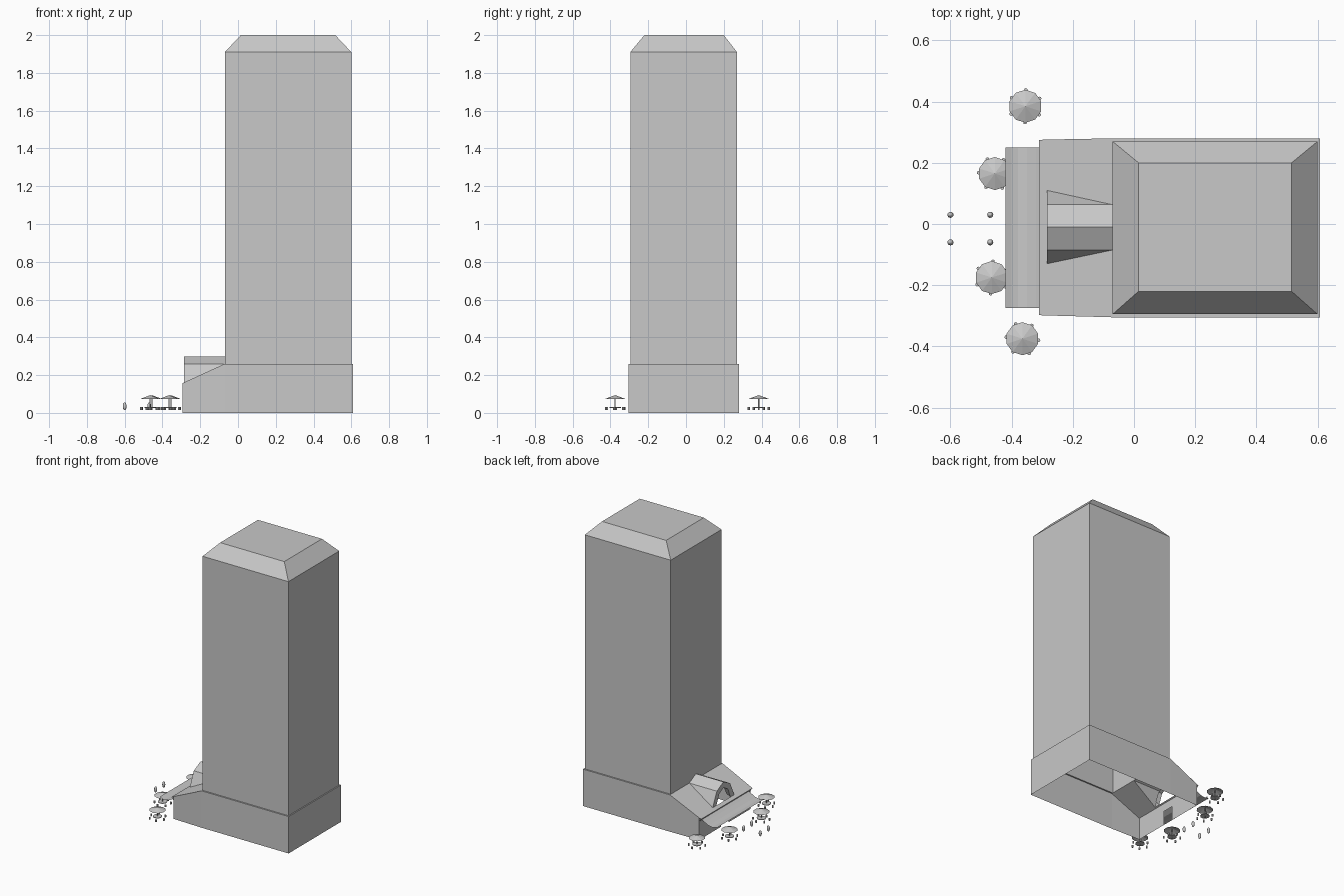
import bpy, bmesh, math
from mathutils import Matrix, Vector

cube = bpy.data.objects.get("Cube")
if cube:
    bpy.data.objects.remove(cube, do_unlink=True)

grey = bpy.data.materials.new("plain_grey")
grey.use_nodes = True
grey.diffuse_color = (0.58, 0.58, 0.58, 1)
grey.node_tree.nodes["Principled BSDF"].inputs["Base Color"].default_value = grey.diffuse_color


def finish(name, bm, smooth=False):
    """Turn a bmesh into a grey object."""
    bmesh.ops.remove_doubles(bm, verts=bm.verts, dist=0.0001)
    bmesh.ops.recalc_face_normals(bm, faces=bm.faces)
    mesh = bpy.data.meshes.new(name)
    bm.to_mesh(mesh)
    bm.free()
    mesh.materials.append(grey)
    for p in mesh.polygons:
        p.use_smooth = smooth
    obj = bpy.data.objects.new(name, mesh)
    bpy.context.collection.objects.link(obj)
    return obj


def panels(name, polygons):
    bm = bmesh.new()
    for poly in polygons:
        bm.faces.new([bm.verts.new(p) for p in poly])
    return finish(name, bm)


def strip(a, b):
    """Quads between two matching rows of points."""
    return [(a[i], a[i + 1], b[i + 1], b[i]) for i in range(len(a) - 1)]


def rect(x0, x1, y0, y1, z):
    return [(x0, y0, z), (x1, y0, z), (x1, y1, z), (x0, y1, z), (x0, y0, z)]


def cone(bm, x, y, z0, z1, r0, r1, sides, caps=True):
    bmesh.ops.create_cone(bm, cap_ends=caps, segments=sides, radius1=r0, radius2=r1,
                          depth=z1 - z0, matrix=Matrix.Translation((x, y, (z0 + z1) / 2)))


# Tower shaft with a bevelled crown, open underneath
BACK = -0.07
PODIUM = 0.26
bottom = rect(BACK, 0.6, -0.295, 0.27, PODIUM)
eave = rect(BACK, 0.6, -0.295, 0.27, 1.91)
crown = rect(0.015, 0.515, -0.22, 0.2, 2.0)
panels("tower", strip(bottom, eave) + strip(eave, crown) + [crown[:4]])

# Podium: three walls and the narrow ledge around the tower
ground = rect(BACK, 0.608, -0.305, 0.28, 0)[:4]
ledge = rect(BACK, 0.608, -0.305, 0.28, PODIUM)[:4]
panels("podium", strip(ground, ledge) + strip(ledge, bottom[:4]))

# Entrance wing: side walls and a front wall with a doorway
EAVE_X, EAVE_Z = -0.31, 0.15
WALL = -0.295


def roof_z(x):
    return EAVE_Z + (x - EAVE_X) / (BACK - EAVE_X) * (PODIUM - EAVE_Z)


walls = []
for y_wall, y_end in ((-0.298, -0.305), (0.275, 0.28)):
    walls.append([(WALL, y_wall, 0), (BACK, y_end, 0),
                  (BACK, y_end, PODIUM), (WALL, y_wall, roof_z(WALL))])
for y0, y1, z0 in ((-0.298, -0.05, 0), (-0.05, 0.03, 0.1), (0.03, 0.275, 0)):
    top = roof_z(WALL)
    walls.append([(WALL, y0, z0), (WALL, y1, z0), (WALL, y1, top), (WALL, y0, top)])
panels("entrance_walls", walls)

# Sloping wing roof, opened under the dormer
FRONT = -0.285
fz = roof_z(FRONT)
roof = [[(EAVE_X, -0.298, EAVE_Z), (EAVE_X, 0.275, EAVE_Z), (FRONT, 0.276, fz), (FRONT, -0.299, fz)],
        [(FRONT, -0.299, fz), (FRONT, -0.13, fz), (BACK, -0.085, PODIUM), (BACK, -0.305, PODIUM)],
        [(FRONT, 0.11, fz), (FRONT, 0.276, fz), (BACK, 0.28, PODIUM), (BACK, 0.063, PODIUM)],
        [(EAVE_X, -0.298, EAVE_Z), (EAVE_X, 0.275, EAVE_Z), (WALL, 0.275, 0.13), (WALL, -0.298, 0.13)]]
panels("wing_roof", roof)

# Gambrel dormer with an open front frame
outer = [(-0.13, fz), (-0.085, PODIUM), (-0.01, 0.298), (0.063, PODIUM), (0.11, fz)]
front = [(FRONT, y, z) for y, z in outer]
rear = [(BACK, min(max(y, -0.085), 0.063), max(z, PODIUM)) for y, z in outer]
inner = [(FRONT, -0.01 + (y + 0.01) * 0.65, fz + (z - fz) * 0.7) for y, z in outer]
recess = [(x + 0.03, y, max(z, roof_z(x + 0.03))) for x, y, z in inner]
panels("dormer_roof", strip(front, rear))
panels("dormer_frame", strip(front, inner) + strip(inner, recess))

# Sagging awning
sag = [(-0.42, 0.112), (-0.4, 0.105), (-0.38, 0.102), (-0.35, 0.107), (-0.32, 0.122), (WALL, 0.137)]
panels("awning", strip([(x, -0.275, z) for x, z in sag], [(x, 0.25, z) for x, z in sag]))

# Parasol tables, each ringed by stools
FLOOR = 0.015
STOOLS = 6
spots = [(-0.355, 0.385), (-0.455, 0.165), (-0.465, -0.175), (-0.365, -0.375)]
for n, (x, y) in enumerate(spots, 1):
    bm = bmesh.new()
    cone(bm, x, y, 0.074, 0.094, 0.054, 0, 10, False)
    finish(f"parasol_canopy_{n}", bm)
    bm = bmesh.new()
    cone(bm, x, y, FLOOR, 0.09, 0.003, 0.003, 6)
    cone(bm, x, y, 0.027, 0.031, 0.03, 0.03, 12)
    finish(f"parasol_table_{n}", bm)
    bm = bmesh.new()
    for i in range(STOOLS):
        a = math.tau * i / STOOLS + 0.5 * n
        cone(bm, x + 0.053 * math.cos(a), y + 0.053 * math.sin(a), FLOOR, 0.03, 0.006, 0.006, 8)
    finish(f"stools_{n}", bm)

# Rounded bollards lining the path to the door
for n, (x, y) in enumerate([(x, y) for x in (-0.6, -0.47) for y in (-0.06, 0.03)], 1):
    bm = bmesh.new()
    bmesh.ops.create_uvsphere(bm, u_segments=12, v_segments=8, radius=1,
                              matrix=Matrix.Translation((x, y, 0.035))
                              @ Matrix.Diagonal(Vector((0.01, 0.01, 0.021, 1))))
    finish(f"bollard_{n}", bm, smooth=True)
